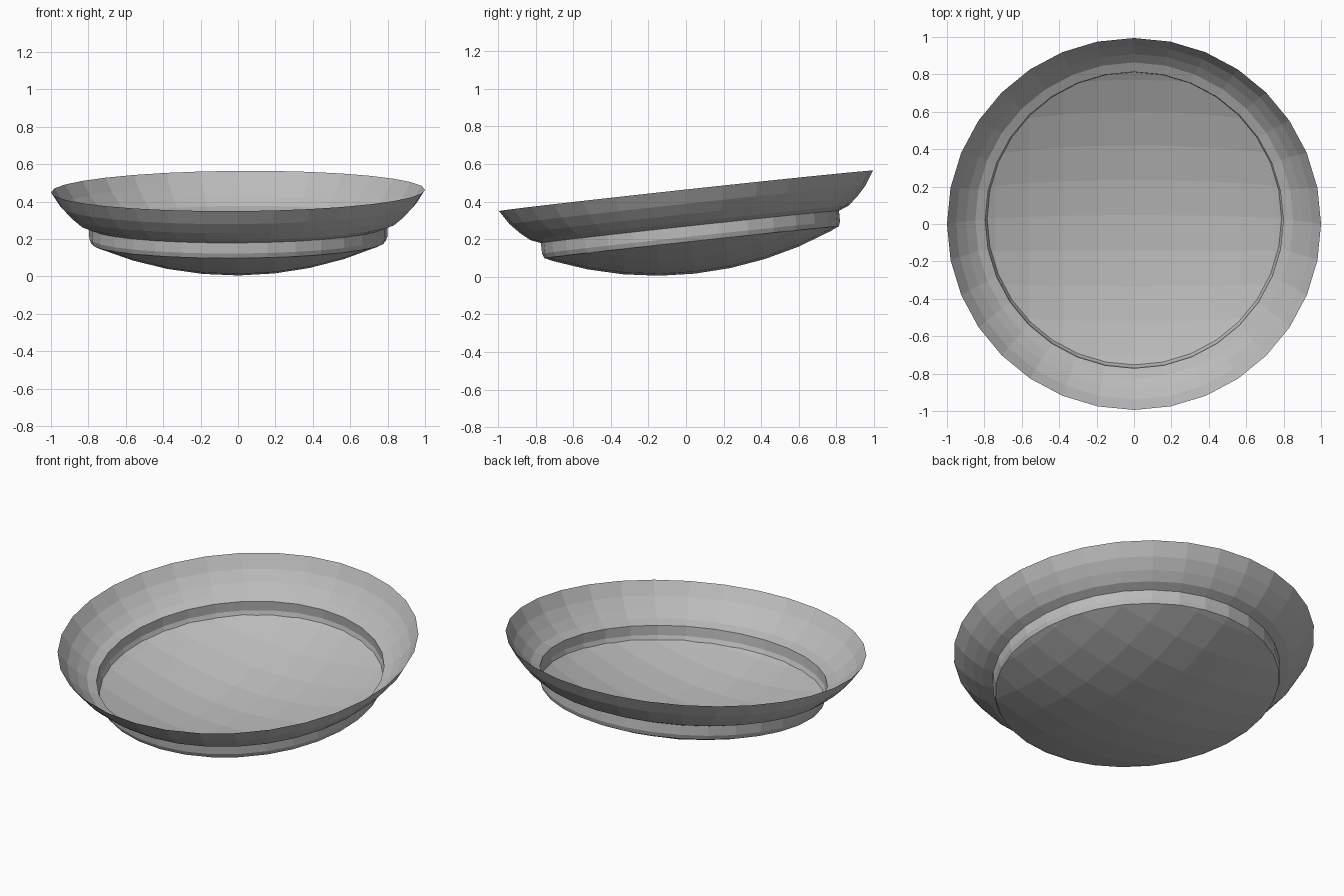
import bpy, bmesh, math
from mathutils import Matrix, Vector

cube = bpy.data.objects.get("Cube")
if cube:
    bpy.data.objects.remove(cube, do_unlink=True)

SIDES = 32
TILT = (Matrix.Translation((0, 0, 0.457))
        @ Matrix.Rotation(math.radians(-0.4), 4, 'Y')
        @ Matrix.Rotation(math.radians(6.18), 4, 'X'))

grey = bpy.data.materials.new("plain_grey")
grey.use_nodes = True
grey.diffuse_color = (0.5, 0.5, 0.5, 1)
grey.node_tree.nodes["Principled BSDF"].inputs["Base Color"].default_value = (0.5, 0.5, 0.5, 1)


def finish(name, bm):
    """Tilt the part into place and link it."""
    bm.transform(TILT)
    mesh = bpy.data.meshes.new(name)
    bm.to_mesh(mesh)
    bm.free()
    mesh.materials.append(grey)
    obj = bpy.data.objects.new(name, mesh)
    bpy.context.collection.objects.link(obj)


def lathe(name, profile):
    """Open ring of flat faces from (radius, height) points."""
    bm = bmesh.new()
    rings = []
    for r, h in profile:
        rings.append([bm.verts.new((r * math.cos(i * math.tau / SIDES),
                                    r * math.sin(i * math.tau / SIDES), h))
                      for i in range(SIDES)])
    for top, low in zip(rings, rings[1:]):
        for i in range(SIDES):
            j = (i + 1) % SIDES
            bm.faces.new((top[i], low[i], low[j], top[j]))
    finish(name, bm)


# Flared rim and the short collar under it
lathe("flared_rim", [(1.0, 0), (0.952, -0.075), (0.90, -0.13), (0.85, -0.172), (0.797, -0.193)])
lathe("collar", [(0.797, -0.193), (0.797, -0.25), (0.787, -0.276)])

# Shallow lens: a patch of a large sphere, trimmed to the collar outline
RADIUS, CENTRE, EDGE = 1.943, 1.5, 0.787
bm = bmesh.new()
bmesh.ops.create_uvsphere(bm, u_segments=64, v_segments=32, radius=RADIUS,
                          matrix=Matrix.Translation((0, 0, CENTRE)) @ Matrix.Rotation(math.pi / 2, 4, 'Y'))


def trim(point, normal):
    bmesh.ops.bisect_plane(bm, geom=bm.verts[:] + bm.edges[:] + bm.faces[:],
                           plane_co=point, plane_no=normal, clear_outer=True)


trim((0, 0, 0), (0, 0, 1))
for i in range(SIDES):
    a = (i + 0.5) * math.tau / SIDES
    side = Vector((math.cos(a), math.sin(a), 0))
    trim(side * EDGE * math.cos(math.pi / SIDES), side)
finish("lens_bowl", bm)
